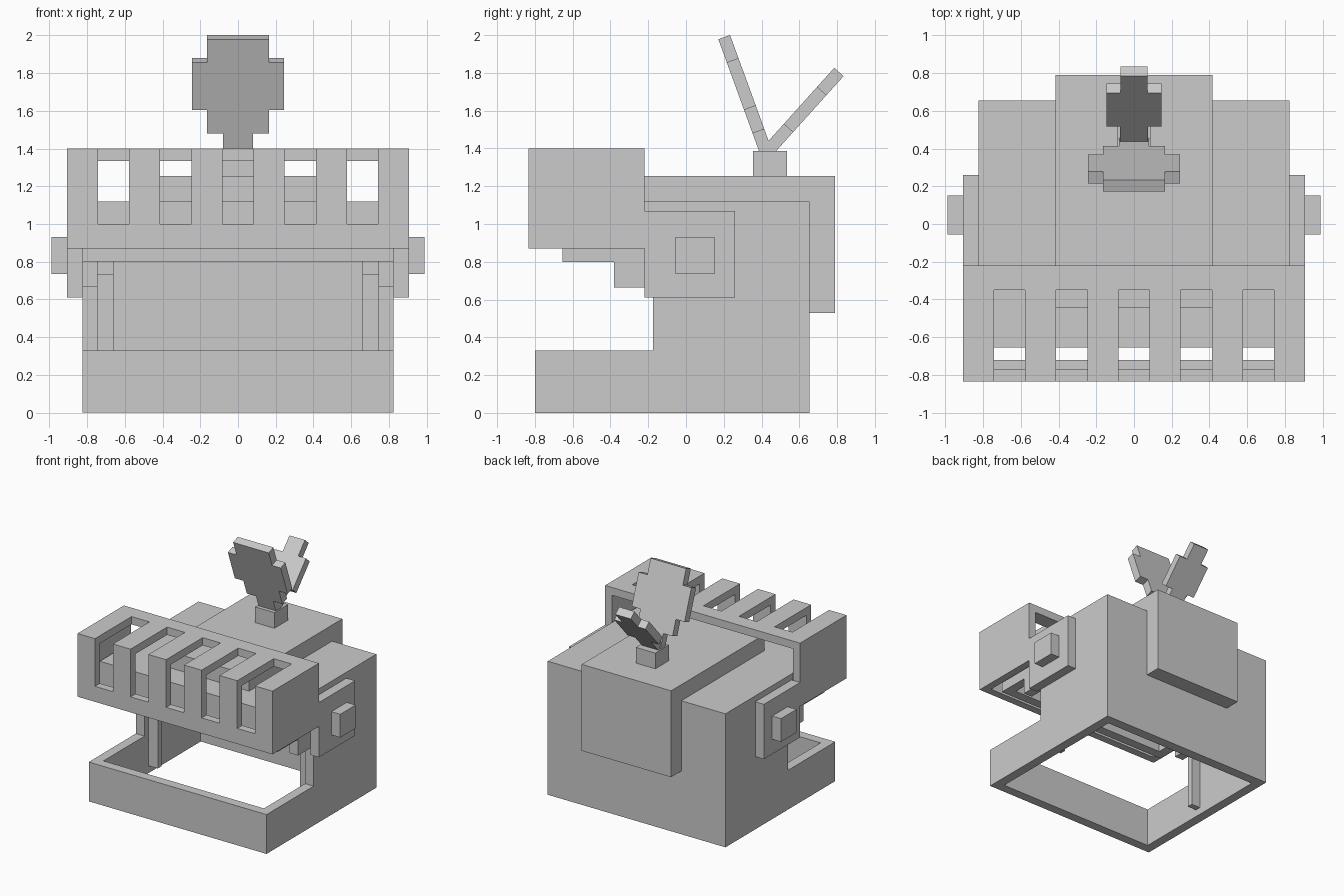
import bpy, bmesh, math
from mathutils import Matrix, Vector

cube = bpy.data.objects.get("Cube")
if cube:
    bpy.data.objects.remove(cube, do_unlink=True)

# Single flat grey
grey = bpy.data.materials.new("light_grey")
grey.use_nodes = True
COLOUR = (0.6, 0.6, 0.6, 1)
grey.diffuse_color = COLOUR
bsdf = next(n for n in grey.node_tree.nodes if n.type == 'BSDF_PRINCIPLED')
bsdf.inputs["Base Color"].default_value = COLOUR


def prism(name, points, depth, offset=(0, 0, 0), axes=((0, 1, 0), (0, 0, 1), (1, 0, 0))):
    """Extrude a 2D profile from depth[0] to depth[1]; axes map (u, v, depth) to xyz."""
    au, av, ad = (Vector(a) for a in axes)
    off = Vector(offset)
    bm = bmesh.new()
    rings = [[bm.verts.new(off + au * u + av * v + ad * d) for u, v in points] for d in depth]
    n = len(points)
    bm.faces.new(rings[0])
    bm.faces.new(rings[1])
    for i in range(n):
        j = (i + 1) % n
        bm.faces.new((rings[0][i], rings[0][j], rings[1][j], rings[1][i]))
    bmesh.ops.recalc_face_normals(bm, faces=bm.faces)
    mesh = bpy.data.meshes.new(name)
    bm.to_mesh(mesh)
    bm.free()
    mesh.materials.append(grey)
    ob = bpy.data.objects.new(name, mesh)
    bpy.context.collection.objects.link(ob)
    return ob


def box(name, x, y, z):
    return prism(name, [(y[0], z[0]), (y[1], z[0]), (y[1], z[1]), (y[0], z[1])], x)


def carve(ob, cutter):
    """Subtract the cutter, bake the result and delete the cutter."""
    mod = ob.modifiers.new("carve", 'BOOLEAN')
    mod.operation = 'DIFFERENCE'
    mod.solver = 'EXACT'
    mod.object = cutter
    deps = bpy.context.evaluated_depsgraph_get()
    mesh = bpy.data.meshes.new_from_object(ob.evaluated_get(deps))
    ob.modifiers.clear()
    ob.data = mesh
    bpy.data.objects.remove(cutter, do_unlink=True)


# Helmet shell with a stepped face opening, hollow and open below
shell = prism("helmet_shell", [
    (-.80, 0), (.655, 0), (.655, 1.12), (-.655, 1.12), (-.655, .80), (-.38, .80),
    (-.38, .665), (-.175, .665), (-.175, .33), (-.80, .33)], (-.825, .825))
carve(shell, prism("shell_cavity", [
    (-.72, -.1), (.57, -.1), (.57, 1.04), (-.575, 1.04), (-.575, .5), (-.72, .5)],
    (-.745, .745)))

# Raised visor: open box with five slots through its front and top
visor = box("visor", (-.905, .905), (-.835, -.22), (.87, 1.40))
carve(visor, box("visor_cavity", (-.84, .84), (-.77, -.1), (.7, 1.335)))
for i in range(-2, 3):
    cx = i * .33
    carve(visor, box("visor_slot", (cx - .083, cx + .083), (-.9, -.35), (1.0, 1.5)))

# Crest band over the roof and down the back
prism("crest_band", [
    (-.445, 1.035), (.565, 1.035), (.565, .53), (.79, .53), (.79, 1.255), (-.445, 1.255)],
    (-.415, .415))

# Hinge plates, hinge knobs and inner cheek strips on both sides
for side, s in (("left", 1), ("right", -1)):
    box(side + "_hinge_plate", (s * .825, s * .905), (-.22, .26), (.61, 1.07))
    box(side + "_hinge_knob", (s * .905, s * .987), (-.055, .15), (.735, .93))
    prism(side + "_cheek_strip", [
        (-.12, .06), (-.07, .06), (-.07, .85), (-.30, .85), (-.30, .73), (-.12, .73)],
        (s * .66, s * .745))

# Plume socket
box("plume_socket", (-.09, .09), (.355, .535), (1.255, 1.387))


def plume(name, steps, base, lean):
    """Stepped flat feather; steps are (half width, start, end) along its length."""
    right = [p for w, a, b in steps for p in ((w, a), (w, b))]
    outline = right + [(-w, l) for w, l in reversed(right)]
    a = math.radians(lean)
    along = (0, math.sin(a), math.cos(a))
    across = (0, math.cos(a), -math.sin(a))
    return prism(name, outline, (-.033, .033), base, ((1, 0, 0), along, across))


plume("front_plume", [(.08, 0, .13), (.165, .13, .262), (.245, .262, .53), (.165, .53, .66)],
      (0, .428, 1.369), -20)
plume("rear_plume", [(.075, -.03, .13), (.145, .13, .395), (.072, .395, .53)],
      (0, .455, 1.411), 42)
